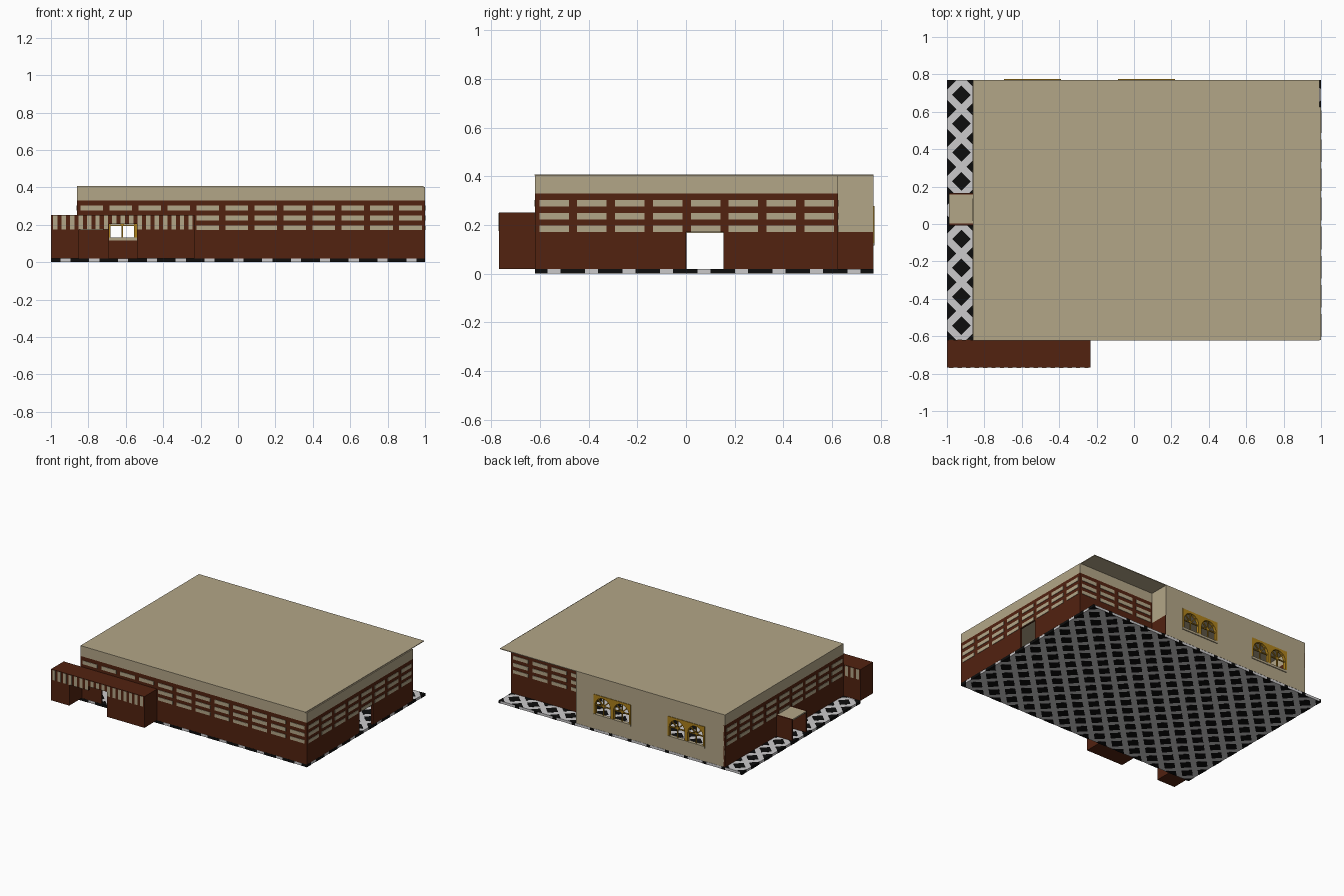
import bpy, bmesh, math

if "Cube" in bpy.data.objects:
    bpy.data.objects.remove(bpy.data.objects["Cube"])


def material(name, rgb):
    m = bpy.data.materials.new(name)
    m.diffuse_color = (*rgb, 1)
    m.use_nodes = True
    m.node_tree.nodes["Principled BSDF"].inputs["Base Color"].default_value = m.diffuse_color
    return m


BROWN = material("red_brown", (0.085, 0.016, 0.005))
BEIGE = material("sand_beige", (0.45, 0.38, 0.245))
GREY = material("light_grey", (0.60, 0.59, 0.60))
BLACK = material("black", (0.004, 0.004, 0.004))
GOLD = material("gold", (0.42, 0.22, 0.012))


def finish(name, bm, mat):
    bmesh.ops.recalc_face_normals(bm, faces=bm.faces)
    me = bpy.data.meshes.new(name)
    bm.to_mesh(me)
    bm.free()
    me.materials.append(mat)
    ob = bpy.data.objects.new(name, me)
    bpy.context.collection.objects.link(ob)
    return ob


def prism(bm, base, top):
    """Solid between two matching outlines."""
    a = [bm.verts.new(p) for p in base]
    b = [bm.verts.new(p) for p in top]
    bm.faces.new(a)
    bm.faces.new(b[::-1])
    for i in range(len(a)):
        j = (i + 1) % len(a)
        bm.faces.new((a[i], b[i], b[j], a[j]))


def boxes(name, mat, items):
    """One object made of boxes (x0, x1, y0, y1, z0, z1)."""
    bm = bmesh.new()
    for x0, x1, y0, y1, z0, z1 in items:
        ring = [(x0, y0), (x1, y0), (x1, y1), (x0, y1)]
        prism(bm, [(x, y, z0) for x, y in ring], [(x, y, z1) for x, y in ring])
    return finish(name, bm, mat)


TILE = 0.1542
FLOOR, BAND, TOP = 0.02, 0.33, 0.403
LEFT, FRONT, BACK, RECESS, BLOCK = -0.86, -0.62, 0.77, 0.625, 0.365
ROWS = [(0.172, 0.197), (0.222, 0.249), (0.275, 0.302)]


def striped_wall(name, along, a0, a1, face, out, gap=None):
    """Brown wall with beige top band and brick dashes, optional doorway gap (g0, g1, top)."""
    def place(s, e, z0, z1, near, far):
        n, f = sorted((face + out * near, face + out * far))
        return (s, e, n, f, z0, z1) if along == "x" else (n, f, s, e, z0, z1)

    if gap:
        parts = [(a0, gap[0], FLOOR, BAND), (gap[1], a1, FLOOR, BAND), (gap[0], gap[1], gap[2], BAND)]
    else:
        parts = [(a0, a1, FLOOR, BAND)]
    boxes(name, BROWN, [place(*p, -0.014, 0) for p in parts])
    boxes(name + "_top_band", BEIGE, [place(a0, a1, BAND, TOP, -0.014, 0)])
    count = max(1, round((a1 - a0) / TILE))
    step = (a1 - a0) / count
    dashes = []
    for z0, z1 in ROWS:
        for i in range(count):
            s, e = a0 + (i + 0.11) * step, a0 + (i + 0.89) * step
            if gap and z0 < gap[2] - 0.001:       # trim at the doorway
                if s < gap[1] and e > gap[0]:
                    continue
            dashes.append(place(s, e, z0, z1, -0.002, 0.003))
    boxes(name + "_brick_dashes", BEIGE, dashes)


# Tiled floor: grey slab with black diamonds inlaid at tile corners and centres
boxes("floor_slab", GREY, [(-1, 1, FRONT, BACK, 0.001, FLOOR - 0.001)])
bm = bmesh.new()
h, e = 0.05, 0.001
for i in range(27):
    for j in range(19):
        if (i + j) % 2:
            continue
        cx, cy = -1 + i * TILE / 2, FRONT + j * TILE / 2
        ring = []
        for dx, dy in ((h, 0), (0, h), (-h, 0), (0, -h)):
            p = (min(max(cx + dx, -1 - e), 1 + e), min(max(cy + dy, FRONT - e), BACK + e))
            if p not in ring:
                ring.append(p)
        if len(ring) > 2:
            prism(bm, [(*p, 0) for p in ring], [(*p, FLOOR) for p in ring])
finish("floor_diamonds", bm, BLACK)

# Roof
boxes("roof", BEIGE, [(LEFT, 0.992, FRONT - 0.002, BACK, TOP, 0.408)])

# Striped outer walls
striped_wall("front_wall", "x", LEFT, 1, FRONT, -1, (-0.69, -0.54, 0.205))
striped_wall("right_wall", "y", FRONT, RECESS, 1, 1, (0, 0.155, 0.172))
striped_wall("left_wall", "y", FRONT, BACK, LEFT, -1, (0, 0.155, 0.172))
striped_wall("recessed_back_wall", "x", BLOCK, 1, RECESS, 1)

# Plain back block with two window openings
WINDOWS = [(-0.695, -0.39), (-0.085, 0.22)]
W0, W1 = 0.125, 0.277
edges = [LEFT, *WINDOWS[0], *WINDOWS[1], BLOCK]
y0 = BACK - 0.014
back = [(edges[k], edges[k + 1], y0, BACK, W0, W1) for k in (0, 2, 4)]
back += [(LEFT, BLOCK, y0, BACK, FLOOR, W0), (LEFT, BLOCK, y0, BACK, W1, TOP)]
boxes("back_block_wall", BEIGE, back)
boxes("back_block_side_upper", BEIGE, [(BLOCK - 0.014, BLOCK, RECESS - 0.014, BACK, 0.172, TOP)])
boxes("back_block_side_lower", BROWN, [(BLOCK - 0.014, BLOCK + 0.001, RECESS - 0.014, BACK - 0.001, FLOOR, 0.172)])
boxes("back_block_inner_dado", BROWN, [(LEFT, BLOCK, y0 - 0.004, y0, FLOOR, 0.115)])

# Twin arched window frames with glazing bars and sills
for n, (a, b) in enumerate(WINDOWS):
    bm = bmesh.new()
    bars = []
    w, r, zc = (b - a) / 4, 0.063, 0.198
    ya, yb = BACK - 0.018, BACK + 0.004
    for cx in (a + w, b - w):
        arc = [(cx - r * math.cos(t * math.pi / 12), zc + r * math.sin(t * math.pi / 12)) for t in range(13)]
        outline = [(cx - w, zc)] + arc + [(cx + w, zc), (cx + w, W1), (cx - w, W1)]
        prism(bm, [(x, ya, z) for x, z in outline], [(x, yb, z) for x, z in outline])
        for ang in (45, 90, 135):                 # fan bars in the arch
            c, s = math.cos(math.radians(ang)), math.sin(math.radians(ang))
            q = [(cx - s * 0.004, zc + c * 0.004), (cx + s * 0.004, zc - c * 0.004),
                 (cx + c * r + s * 0.004, zc + s * r - c * 0.004),
                 (cx + c * r - s * 0.004, zc + s * r + c * 0.004)]
            prism(bm, [(x, BACK - 0.012, z) for x, z in q], [(x, BACK - 0.004, z) for x, z in q])
        bars += [(cx - w, cx - r, ya, yb, W0, zc), (cx + r, cx + w, ya, yb, W0, zc),
                 (cx - 0.004, cx + 0.004, BACK - 0.012, BACK - 0.004, W0, zc),
                 (cx - r, cx + r, BACK - 0.012, BACK - 0.004, zc - 0.004, zc + 0.004)]
    finish(f"window_arches_{n + 1}", bm, GOLD)
    boxes(f"window_bars_{n + 1}", GOLD, bars)
    boxes(f"window_sill_{n + 1}", BEIGE, [(a, b, BACK - 0.02, BACK + 0.006, 0.115, 0.132)])

# Front porch: two solid piers, a striped fascia and a flat roof
P = -0.768
boxes("front_porch", BROWN, [
    (-1, -0.85, P, FRONT, FLOOR, 0.24), (-0.54, -0.232, P, FRONT, FLOOR, 0.24),
    (-0.85, -0.69, P, P + 0.012, 0.175, 0.24), (-0.69, -0.54, P, P + 0.012, 0.205, 0.24),
    (-1, -0.232, P, FRONT, 0.24, 0.252)])
stripes = []
step = 0.768 / 17
for i in range(17):
    s = -1 + (i + 0.25) * step
    low = 0.205 if -0.70 < s < -0.555 else 0.175
    stripes.append((s, s + step * 0.52, P - 0.002, P + 0.002, low, 0.249))
for i in range(3):                                # stripes on the rear of the left pier
    s = -1 + (i + 0.25) * step
    stripes.append((s, s + step * 0.52, FRONT - 0.002, FRONT + 0.002, 0.175, 0.249))
boxes("front_porch_stripes", BEIGE, stripes)

# Small side porch on the left wall
boxes("side_porch_walls", BROWN, [(-0.99, LEFT, y, y + 0.01, FLOOR, 0.178) for y in (-0.008, 0.157)])
boxes("side_porch_roof", BEIGE, [(-0.99, LEFT, 0.002, 0.157, 0.168, 0.178)])
